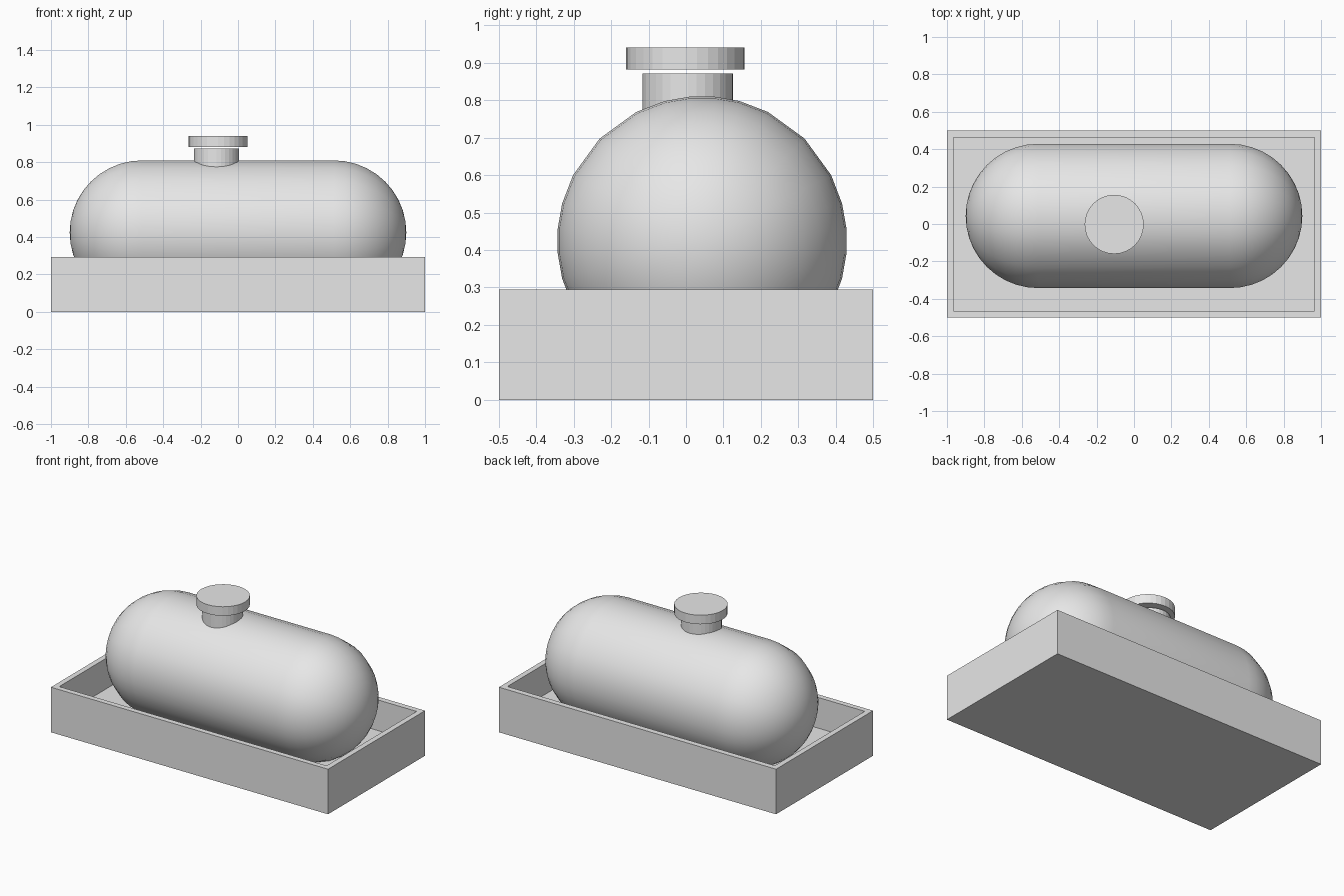
import bpy, bmesh
from math import sin, cos, pi, radians
from mathutils import Vector

cube = bpy.data.objects.get("Cube")
if cube:
    bpy.data.objects.remove(cube, do_unlink=True)

grey = bpy.data.materials.new("plain grey")
grey.use_nodes = True
tone = (0.8, 0.8, 0.8, 1)
grey.diffuse_color = tone
grey.node_tree.nodes["Principled BSDF"].inputs["Base Color"].default_value = tone


def finish(bm, name, smooth=False):
    bmesh.ops.recalc_face_normals(bm, faces=bm.faces)
    for face in bm.faces:
        face.smooth = smooth
    mesh = bpy.data.meshes.new(name)
    bm.to_mesh(mesh)
    bm.free()
    mesh.materials.append(grey)
    obj = bpy.data.objects.new(name, mesh)
    bpy.context.collection.objects.link(obj)
    return obj


def disc(name, x, y, radius, low, high):
    bm = bmesh.new()
    bmesh.ops.create_cone(bm, cap_ends=True, segments=32, radius1=radius,
                          radius2=radius, depth=high - low)
    bmesh.ops.translate(bm, verts=bm.verts, vec=(x, y, (low + high) / 2))
    return finish(bm, name)


# Open tray: a box with its top inset and pushed down
bm = bmesh.new()
bmesh.ops.create_cube(bm, size=1)
bmesh.ops.scale(bm, verts=bm.verts, vec=(2, 1, 0.294))
bmesh.ops.translate(bm, verts=bm.verts, vec=(0, 0, 0.147))
bm.faces.ensure_lookup_table()
top = max(bm.faces, key=lambda f: f.calc_center_median().z)
bmesh.ops.inset_region(bm, faces=[top], thickness=0.05)
for v in top.verts:
    if v.co.y > 0:
        v.co.y = 0.463
floor = bmesh.ops.extrude_discrete_faces(bm, faces=[top])["faces"][0]
bmesh.ops.translate(bm, verts=floor.verts, vec=(0, 0, -0.2))
finish(bm, "tray")

# Tank: a lengthwise capsule with unevenly spaced facets
radius, half = 0.387, 0.513
quarter = [5, 15, 27, 45, 63, 75, 85]
around = [radians(a + 90 * q) for q in range(4) for a in quarter]
steps = 10
arc = [i * pi / 2 / steps for i in range(1, steps + 1)]
stations = [(-half - radius * cos(a), radius * sin(a)) for a in arc]
stations += [(-x, r) for x, r in reversed(stations)]
bm = bmesh.new()
rings = [[bm.verts.new((x, r * cos(a), r * sin(a))) for a in around]
         for x, r in stations]
n = len(around)
for a, b in zip(rings, rings[1:]):
    for i in range(n):
        j = (i + 1) % n
        bm.faces.new((a[i], a[j], b[j], b[i]))
for ring, side in ((rings[0], -1), (rings[-1], 1)):
    pole = bm.verts.new((side * (half + radius), 0, 0))
    for i in range(n):
        bm.faces.new((ring[i], ring[(i + 1) % n], pole))
bmesh.ops.translate(bm, verts=bm.verts, vec=(0, 0.043, 0.424))
finish(bm, "tank", smooth=True)

# Filler neck and floating lid
disc("filler_neck", -0.115, 0.005, 0.121, 0.72, 0.872)
disc("filler_lid", -0.106, -0.002, 0.158, 0.882, 0.941)
